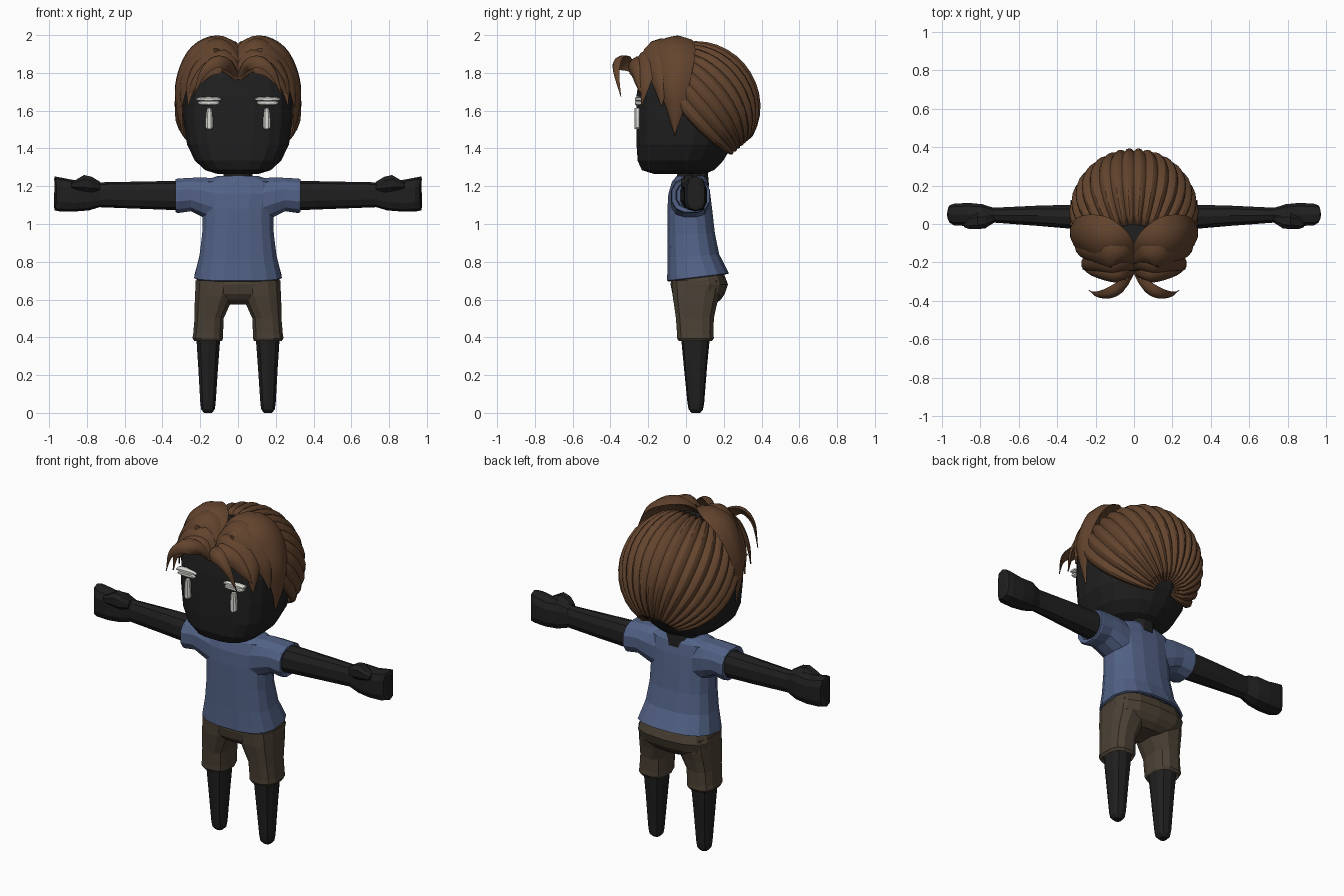
import bpy, bmesh, math
from mathutils import Vector

if "Cube" in bpy.data.objects:
    bpy.data.objects.remove(bpy.data.objects["Cube"])


def material(name, rgb):
    m = bpy.data.materials.new(name)
    m.diffuse_color = (*rgb, 1)
    m.use_nodes = True
    m.node_tree.nodes["Principled BSDF"].inputs["Base Color"].default_value = m.diffuse_color
    return m


SKIN = material("black skin", (0.014, 0.014, 0.014))
HAIR = material("brown hair", (0.125, 0.058, 0.027))
SHIRT = material("blue cloth", (0.085, 0.122, 0.24))
SHORTS = material("dark brown cloth", (0.07, 0.053, 0.035))
WHITE = material("off white", (0.72, 0.72, 0.68))


def loft(name, rings, mat, caps=True, smooth=None):
    """Skin a list of equal-length point rings."""
    bm = bmesh.new()
    vs = [[bm.verts.new(p) for p in r] for r in rings]
    n = len(vs[0])
    for a, b in zip(vs, vs[1:]):
        for i in range(n):
            j = (i + 1) % n
            bm.faces.new((a[i], a[j], b[j], b[i]))
    if caps:
        bm.faces.new(vs[0][::-1])
        bm.faces.new(vs[-1])
    bmesh.ops.recalc_face_normals(bm, faces=bm.faces)
    return finish(name, bm, mat, smooth)


def finish(name, bm, mat, smooth=None):
    me = bpy.data.meshes.new(name)
    bm.to_mesh(me)
    bm.free()
    me.materials.append(mat)
    if smooth:
        for p in me.polygons:
            p.use_smooth = True
        me.set_sharp_from_angle(angle=math.radians(smooth))
    ob = bpy.data.objects.new(name, me)
    bpy.context.collection.objects.link(ob)
    return ob


def sup(v, e):
    return math.copysign(abs(v) ** (2 / e), v)


def zring(z, cx, rx, yf, yb, n=12, e=2.4, eb=None, tilt=0):
    """Horizontal ring from y = yf to yb; tilt raises the back."""
    out = []
    for i in range(n):
        a = 2 * math.pi * (i + 0.5) / n
        k = (eb or e) if math.sin(a) > 0 else e
        s = sup(math.sin(a), k)
        y = (yf + yb) / 2 + s * (yb - yf) / 2
        out.append((cx + rx * sup(math.cos(a), k), y, z + tilt * (s + 1) / 2))
    return out


def xring(x, y0, y1, z0, z1, n=10, e=2.4, slant=0):
    """Upright ring across the x axis; slant leans the top outward."""
    out = []
    for i in range(n):
        a = 2 * math.pi * (i + 0.5) / n
        c, s = sup(math.cos(a), e), sup(math.sin(a), e)
        out.append((x + math.copysign(slant * s, x), (y0 + y1) / 2 + c * (y1 - y0) / 2,
                    (z0 + z1) / 2 + s * (z1 - z0) / 2))
    return out


# Head and neck
loft("head", [zring(z, 0, w, f, b, 20, 3, 2.1) for z, w, f, b in (
    (1.265, .11, -.17, .10), (1.285, .175, -.235, .15), (1.335, .23, -.258, .20),
    (1.42, .272, -.264, .25), (1.55, .29, -.266, .28), (1.68, .29, -.264, .28),
    (1.78, .27, -.25, .25), (1.87, .19, -.19, .2), (1.92, .08, -.1, .12))], SKIN)
loft("neck", [zring(z, 0, r, .03 - r, .04 + r) for z, r in ((1.2, .085), (1.3, .075))], SKIN)

# Shirt body: slanted hem with a turned-in lip
loft("shirt_body", [zring(z, 0, w, f, b, 16, 2.8, 2.5, t) for z, w, f, b, t in (
    (.715, .19, -.07, .19, .04), (.695, .225, -.095, .22, .04), (.70, .235, -.102, .23, .04),
    (.82, .207, -.1, .178, .02), (.95, .192, -.1, .155, 0), (1.08, .19, -.1, .14, 0),
    (1.16, .205, -.095, .13, 0), (1.225, .2, -.075, .115, 0), (1.255, .105, -.05, .1, 0),
    (1.24, .08, -.03, .09, 0))], SHIRT)

# Shorts seat
loft("shorts_seat", [zring(z, 0, w, f, b, 14, 2.8) for z, w, f, b in (
    (.74, .215, -.07, .20), (.68, .23, -.082, .222), (.63, .225, -.072, .205),
    (.60, .17, -.05, .185), (.575, .10, 0, .15))], SHORTS)

for s, side in ((-1, "left"), (1, "right")):
    # Sleeve with an open cuff, and underarm gusset
    loft(side + "_sleeve", [xring(s * x, y0, y1, z0, z1, 12) for x, y0, y1, z0, z1 in (
        (.12, -.085, .12, 1.0, 1.245), (.19, -.082, .125, 1.035, 1.25),
        (.25, -.078, .125, 1.065, 1.247), (.32, -.08, .13, 1.055, 1.243),
        (.33, -.078, .128, 1.06, 1.24), (.325, -.055, .105, 1.08, 1.222),
        (.27, -.05, .1, 1.09, 1.215))], SHIRT)
    # Arm, hand and thumb
    loft(side + "_arm", [xring(s * x, y0, y1, z0, z1) for x, y0, y1, z0, z1 in (
        (.24, -.035, .105, 1.07, 1.23), (.5, -.012, .098, 1.08, 1.225),
        (.76, .008, .085, 1.09, 1.22))], SKIN)
    loft(side + "_hand", [xring(s * x, y0, y1, z0, z1, 10, 3, sl) for x, y0, y1, z0, z1, sl in (
        (.73, .008, .085, 1.09, 1.22, 0), (.79, -.005, .105, 1.072, 1.238, 0),
        (.86, -.012, .112, 1.066, 1.232, .005), (.93, -.01, .108, 1.067, 1.247, .014),
        (.952, .005, .1, 1.072, 1.252, .018), (.958, .02, .08, 1.09, 1.235, .016))], SKIN)
    loft(side + "_thumb", [xring(s * x, y0, y1, z0, z1, 8) for x, y0, y1, z0, z1 in (
        (.73, .005, .05, 1.17, 1.225), (.775, -.025, .06, 1.165, 1.253),
        (.815, -.03, .06, 1.17, 1.262), (.86, -.028, .045, 1.18, 1.235),
        (.885, -.018, .03, 1.19, 1.22))], SKIN)
    # Shorts leg with a turned-in hem
    loft(side + "_shorts_leg", [zring(z, s * x, w, f, b, 12, 2.7) for z, x, w, f, b in (
        (.70, .115, .112, -.078, .19), (.62, .125, .105, -.074, .18),
        (.57, .137, .095, -.066, .165), (.50, .153, .079, -.056, .15),
        (.42, .158, .081, -.05, .148), (.395, .16, .083, -.05, .15),
        (.38, .158, .075, -.04, .14), (.41, .157, .06, -.03, .125))], SHORTS)
    # Leg with a rounded foot
    loft(side + "_leg", [zring(z, s * x, w, f, b, 10, 2.6) for z, x, w, f, b in (
        (.44, .157, .069, -.03, .13), (.25, .158, .055, -.012, .112),
        (.05, .159, .042, .008, .096), (.018, .159, .037, .014, .09),
        (0, .159, .022, .03, .075))], SKIN)

    # Closed eye: upper and lower lid bars, with a falling bar below
    for name, zc, x0, x1, h in (("upper_lid", 1.661, .09, .222, .014),
                                ("lower_lid", 1.641, .10, .212, .016)):
        L = x1 - x0
        loft(side + "_" + name, [xring(s * (x0 + L * t), -.272, -.23, zc - h * k, zc + h * k, 8)
                                 for t, k in ((0, .4), (.15, .85), (.5, 1), (.85, .85), (1, .4))],
             WHITE)
    loft(side + "_tear", [zring(z, s * .152, w, -.274, -.24, 8, 2.6) for z, w in (
        (1.503, .014), (1.512, .021), (1.56, .02), (1.60, .016), (1.615, .011))], WHITE)

# Swept-back hair: ellipsoid segments running from the brow to the nape
CENTRE = Vector((0, .05, 1.62))
AXIS = Vector((0, -.66, .75)).normalized()
UP = Vector((0, AXIS.z, -AXIS.y))
LOCKS, SUB, STEPS = 18, 4, 14
bm = bmesh.new()
grid = []
for i in range(LOCKS * SUB + 1):
    u = i / SUB - LOCKS / 2
    a = math.radians(103) * u / (LOCKS / 2)
    f = abs(u) % 1
    ridge = .985 + .05 * math.sin(math.pi * f) ** .8
    row = []
    for j in range(STEPS + 1):
        t = math.radians(32 + 136 * j / STEPS)
        d = AXIS * math.cos(t) + math.sin(t) * (UP * math.cos(a) + Vector((math.sin(a), 0, 0)))
        k = 1 + (ridge - 1) * min(1, 1.4 * math.sin(t))
        if j == STEPS:
            k *= .93
        row.append(bm.verts.new(CENTRE + Vector((d.x * .326, d.y * .334, d.z * .338)) * k))
    grid.append(row)
for p, q in zip(grid, grid[1:]):
    for j in range(STEPS):
        bm.faces.new((p[j], p[j + 1], q[j + 1], q[j]))
bmesh.ops.recalc_face_normals(bm, faces=bm.faces)
back = finish("swept_back_hair", bm, HAIR, 28)
sol = back.modifiers.new("thickness", "SOLIDIFY")
sol.thickness, sol.offset = .025, -1


def spline(pts, per=5):
    """Catmull-Rom samples through the points."""
    p = [pts[0] * 2 - pts[1]] + pts + [pts[-1] * 2 - pts[-2]]
    out = []
    for a, b, c, d in zip(p, p[1:], p[2:], p[3:]):
        for k in range(per):
            t = k / per
            out.append(.5 * (2 * b + (c - a) * t + (2 * a - 5 * b + 4 * c - d) * t * t
                             + (3 * b - a - 3 * c + d) * t ** 3))
    return out + [pts[-1]]


def lock(name, pts, width, thick, s):
    """Tapered lock with a ridged lens cross-section, facing out from the head."""
    path = spline([Vector((s * x, y, z)) for x, y, z in pts])
    rings = []
    for i, p in enumerate(path):
        t = i / (len(path) - 1)
        tan = (path[min(i + 1, len(path) - 1)] - path[max(i - 1, 0)]).normalized()
        out = p - Vector((0, .02, 1.6))
        out = (out - tan * out.dot(tan)).normalized()
        across = tan.cross(out)
        k = max(.03, min(.25 + 2.6 * t, 1) * (1 - max(0, (t - .35) / .65) ** 1.5))
        w, h = width * k / 2, thick * max(k, .15)
        rings.append([p + across * w * c + out * h * d for c, d in (
            (-1, -.5), (-.55, .3), (0, .55), (.55, .3), (1, -.5), (0, -.3))])
    loft(name, rings, HAIR, smooth=35)


# Fringe locks, parted in the middle
FRINGE = (
    ("side_lock", .24, .05, ((0, -.17, 1.88), (.1, -.1, 1.965), (.23, -.07, 1.915),
                             (.305, -.07, 1.76), (.315, -.06, 1.62), (.29, -.06, 1.47))),
    ("crown_lock", .2, .05, ((0, -.2, 1.86), (.1, -.17, 1.945), (.21, -.15, 1.88),
                             (.285, -.14, 1.76), (.3, -.13, 1.62))),
    ("brow_lock", .17, .045, ((0, -.235, 1.8), (.08, -.225, 1.885), (.18, -.215, 1.855),
                              (.25, -.225, 1.75), (.265, -.235, 1.63))),
    ("inner_lock", .12, .04, ((0, -.255, 1.77), (.07, -.275, 1.85), (.16, -.265, 1.83),
                              (.23, -.25, 1.75), (.262, -.235, 1.68))),
    ("front_tuft", .09, .03, ((.005, -.26, 1.78), (.05, -.32, 1.85), (.12, -.365, 1.865),
                              (.19, -.372, 1.80), (.235, -.345, 1.675))),
)
for s, side in ((-1, "left"), (1, "right")):
    for name, w, h, pts in FRINGE:
        lock(side + "_" + name, pts, w, h, s)
